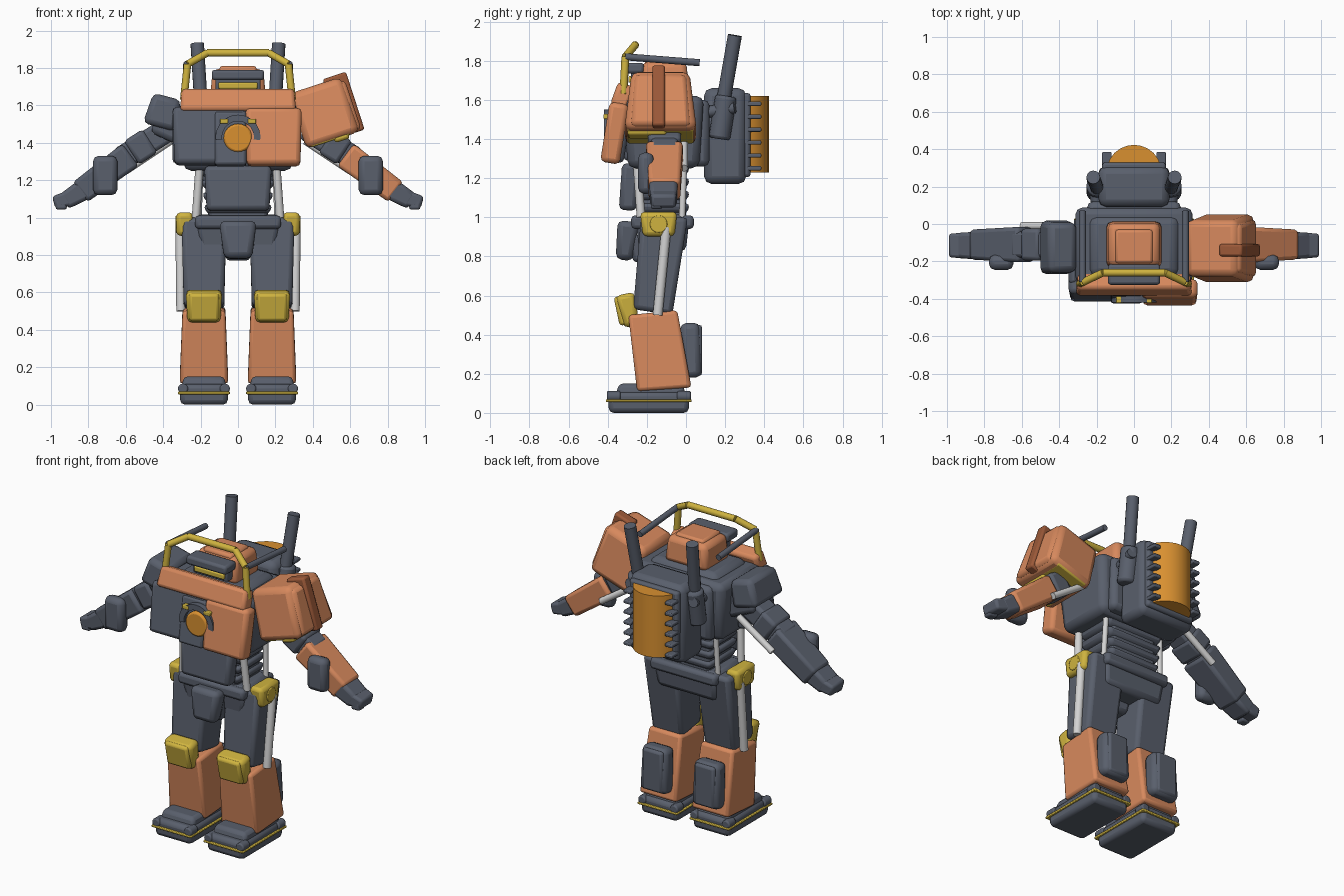
import bpy, bmesh, math
from mathutils import Matrix, Vector, Euler

old = bpy.data.objects.get("Cube")
if old:
    bpy.data.objects.remove(old, do_unlink=True)


def material(name, rgb):
    m = bpy.data.materials.new(name)
    m.use_nodes = True
    m.diffuse_color = (*rgb, 1)
    m.node_tree.nodes["Principled BSDF"].inputs["Base Color"].default_value = (*rgb, 1)
    return m


GREY = material("slate grey", (0.1, 0.115, 0.15))
ORANGE = material("burnt orange", (0.68, 0.25, 0.11))
YELLOW = material("trim yellow", (0.62, 0.45, 0.05))
AMBER = material("amber", (0.69, 0.28, 0.03))
WHITE = material("piston white", (0.65, 0.65, 0.65))
RUST = material("rust", (0.33, 0.1, 0.04))


def finish(name, bm, mat, bevel=0.0):
    bmesh.ops.recalc_face_normals(bm, faces=bm.faces)
    me = bpy.data.meshes.new(name)
    bm.to_mesh(me)
    bm.free()
    ob = bpy.data.objects.new(name, me)
    bpy.context.collection.objects.link(ob)
    me.materials.append(mat)
    if bevel:
        b = ob.modifiers.new("bevel", "BEVEL")
        b.width, b.segments, b.limit_method = bevel, 2, "ANGLE"
        b.angle_limit = math.radians(35)
    bpy.ops.object.select_all(action="DESELECT")
    ob.select_set(True)
    bpy.context.view_layer.objects.active = ob
    bpy.ops.object.shade_smooth_by_angle(angle=math.radians(40))
    return ob


# Bevelled box; top and bottom scale the x and y of its two ends
def box(name, c, size, mat, rot=(0, 0, 0), bevel=0.02, top=(1, 1), bottom=(1, 1)):
    bm = bmesh.new()
    bmesh.ops.create_cube(bm, size=1)
    turn = Euler([math.radians(a) for a in rot]).to_matrix()
    for v in bm.verts:
        k = top if v.co.z > 0 else bottom
        p = Vector((v.co.x * size[0] * k[0], v.co.y * size[1] * k[1], v.co.z * size[2]))
        v.co = turn @ p + Vector(c)
    return finish(name, bm, mat, bevel)


# Rod or cone between two points
def rod(name, a, b, r, mat, r2=None, sides=16, bevel=0.0):
    a, b = Vector(a), Vector(b)
    bm = bmesh.new()
    bmesh.ops.create_cone(bm, cap_ends=True, segments=sides, radius1=r,
                          radius2=r if r2 is None else r2, depth=(b - a).length)
    q = (b - a).to_track_quat("Z", "Y").to_matrix().to_4x4()
    bm.transform(Matrix.Translation((a + b) / 2) @ q)
    return finish(name, bm, mat, bevel)


# Flat outline pushed along x (points are y, z) or along y (points are x, z)
def prism(name, pts, lo, hi, mat, axis="x", bevel=0.02):
    bm = bmesh.new()
    ends = [[bm.verts.new((d, u, w) if axis == "x" else (u, d, w)) for u, w in pts]
            for d in (lo, hi)]
    bm.faces.new(ends[0])
    bm.faces.new(ends[1])
    for i in range(len(pts)):
        j = (i + 1) % len(pts)
        bm.faces.new((ends[0][i], ends[0][j], ends[1][j], ends[1][i]))
    return finish(name, bm, mat, bevel)


# Square limb between two points in the xz plane; "along" and "depth" are local
def limb(name, a, b, y, thick, depth, mat, end=(1, 1), start=(1, 1), bevel=0.02):
    dx, dz = b[0] - a[0], b[1] - a[1]
    c = ((a[0] + b[0]) / 2, y, (a[1] + b[1]) / 2)
    ang = math.degrees(math.atan2(dx, dz))
    return box(name, c, (thick, depth, math.hypot(dx, dz)), mat, (0, ang, 0), bevel, end, start)


for side, s in (("left", 1), ("right", -1)):
    x = 0.182 * s
    # Foot
    box(side + "_sole", (x, -0.19, 0.055), (0.27, 0.43, 0.11), GREY, bevel=0.025, top=(0.95, 0.97), bottom=(0.94, 0.95))
    box(side + "_foot_trim", (x, -0.19, 0.062), (0.277, 0.438, 0.014), YELLOW, bevel=0.004)
    box(side + "_instep", (x, -0.18, 0.12), (0.24, 0.36, 0.06), GREY, bevel=0.02, top=(0.9, 0.9))
    for dx in (-0.112, 0.112):
        for y in (-0.37, -0.01):
            rod(side + "_foot_roller", (x + dx, y - 0.035, 0.085), (x + dx, y + 0.035, 0.085), 0.027, GREY, bevel=0.008)
    # Shin, calf and knee
    shin = prism(side + "_shin", [(-0.295, 0.5), (-0.045, 0.525), (0.028, 0.13), (-0.25, 0.11)],
                 x - 0.13, x + 0.13, ORANGE, bevel=0.018)
    for v in shin.data.vertices:
        if v.co.z > 0.3:
            v.co.x = x + (v.co.x - x) * 0.88
    box(side + "_calf_pack", (x, 0.025, 0.32), (0.19, 0.1, 0.28), GREY, (2, 0, 0), 0.03, top=(0.9, 1))
    box(side + "_calf_plate", (x, 0.065, 0.32), (0.14, 0.035, 0.26), GREY, bevel=0.015)
    box(side + "_knee_guard", (x, -0.295, 0.525), (0.195, 0.1, 0.17), YELLOW, (12, 0, 0), 0.025, bottom=(0.9, 0.8))
    box(side + "_knee_cap", (x, -0.32, 0.525), (0.16, 0.07, 0.15), YELLOW, (12, 0, 0), 0.015)
    # Thigh and hip
    thigh = prism(side + "_thigh", [(-0.27, 0.53), (-0.07, 0.5), (0.01, 1.0), (-0.23, 1.0)],
                  x - 0.12, x + 0.12, GREY, bevel=0.025)
    for v in thigh.data.vertices:
        if v.co.z < 0.7:
            v.co.x = x + (v.co.x - x) * 0.9
    rod(side + "_thigh_piston", (0.305 * s, -0.145, 0.5), (0.31 * s, -0.1, 0.95), 0.025, WHITE)
    box(side + "_hip_guard", (0.285 * s, -0.14, 0.965), (0.09, 0.19, 0.125), YELLOW, bevel=0.022, bottom=(1, 0.85))
    rod(side + "_hip_bolt", (0.3 * s, -0.14, 0.965), (0.335 * s, -0.14, 0.965), 0.045, YELLOW, bevel=0.005)
    # Waist pistons
    rod(side + "_waist_piston", (0.225 * s, -0.23, 1.0), (0.205 * s, -0.25, 1.28), 0.022, WHITE)
    rod(side + "_back_piston", (0.21 * s, -0.02, 1.0), (0.2 * s, -0.01, 1.28), 0.016, WHITE)
    # Arm
    arm = ORANGE if s > 0 else GREY
    limb(side + "_upper_arm", (0.36 * s, 1.48), (0.63 * s, 1.31), -0.11, 0.13, 0.14, GREY)
    limb(side + "_arm_sleeve", (0.47 * s, 1.41), (0.57 * s, 1.345), -0.11, 0.15, 0.17, GREY)
    rod(side + "_arm_piston", (0.36 * s, -0.01, 1.41), (0.6 * s, -0.01, 1.25), 0.02, WHITE)
    limb(side + "_forearm", (0.575 * s, 1.335), (0.845 * s, 1.135), -0.11, 0.165, 0.2, arm, end=(0.8, 0.8), start=(0.9, 0.95))
    box(side + "_forearm_pad", (0.71 * s, -0.205, 1.225), (0.13, 0.08, 0.21), GREY, bevel=0.03)
    limb(side + "_wrist", (0.8 * s, 1.165), (0.93 * s, 1.085), -0.115, 0.12, 0.15, GREY, end=(0.75, 0.9))
    limb(side + "_hand", (0.88 * s, 1.11), (0.985 * s, 1.08), -0.115, 0.085, 0.14, GREY, end=(0.8, 0.9), bevel=0.015)
    box(side + "_thumb", (0.945 * s, -0.15, 1.07), (0.06, 0.06, 0.055), GREY, bevel=0.012)
    # Roll cage rail, exhaust stack and pack shoulder
    rod(side + "_cage_rail", (0.275 * s, -0.31, 1.82), (0.275 * s, 0.07, 1.79), 0.018, GREY)
    rod(side + "_exhaust", (0.195 * s, 0.185, 1.56), (0.218 * s, 0.25, 1.93), 0.036, GREY)
    rod(side + "_exhaust_base", (0.2 * s, 0.17, 1.4), (0.2 * s, 0.205, 1.62), 0.055, GREY, bevel=0.015)
    rod(side + "_pack_hose", (0.19 * s, 0.06, 1.53), (0.225 * s, 0.25, 1.56), 0.03, GREY)
    for i in range(6):
        box(side + "_drum_clamp", (0.145 * s, 0.335, 1.25 + 0.066 * i), (0.05, 0.1, 0.022), GREY, bevel=0.006)

# Pelvis and waist
box("pelvis", (0, -0.12, 0.92), (0.48, 0.28, 0.19), GREY, bevel=0.03, top=(0.96, 1), bottom=(0.86, 0.85))
box("pelvis_belt", (0, -0.12, 0.975), (0.46, 0.32, 0.07), GREY)
box("crotch_guard", (0, -0.305, 0.88), (0.2, 0.11, 0.2), GREY, (-6, 0, 0), 0.03, bottom=(0.75, 0.8))
box("crotch_wedge", (0, -0.2, 0.84), (0.16, 0.2, 0.14), GREY, bottom=(0.8, 0.7))
for i in range(4):
    box("waist_rib", (0, -0.12, 1.045 + 0.065 * i), (0.37 + 0.015 * i, 0.28, 0.05), GREY, bevel=0.02, bottom=(0.9, 0.9))
box("waist_core", (0, -0.12, 1.13), (0.32, 0.24, 0.32), GREY)
box("belly_plate", (0, -0.29, 1.155), (0.36, 0.09, 0.24), GREY, (-4, 0, 0), 0.025, bottom=(0.93, 1))

# Torso and chest plates
box("torso", (0, -0.115, 1.435), (0.66, 0.43, 0.37), GREY, bevel=0.04, top=(0.96, 0.96), bottom=(0.88, 0.85))
box("collar", (0, -0.12, 1.61), (0.52, 0.34, 0.08), GREY, bevel=0.03, top=(0.85, 0.85))
box("right_chest_plate", (-0.15, -0.345, 1.435), (0.4, 0.1, 0.31), GREY, (-9, 0, 0), 0.025, bottom=(0.95, 1))
box("left_chest_plate", (0.19, -0.365, 1.43), (0.3, 0.1, 0.31), ORANGE, (-9, 0, 0), 0.025, bottom=(0.96, 1))
box("center_chest_plate", (-0.04, -0.365, 1.42), (0.17, 0.08, 0.29), GREY, (-9, 0, 0), 0.015)
box("chest_bar", (0, -0.325, 1.62), (0.62, 0.09, 0.125), ORANGE, (-20, 0, 0), 0.02, top=(0.97, 1))
box("torso_side_rail", (-0.325, -0.2, 1.44), (0.05, 0.24, 0.3), GREY, bevel=0.02)

# Chest lamp with its hood
arc = [(r * math.cos(t), 1.43 + r * math.sin(t))
       for r, sgn in ((0.12, 1), (0.085, -1))
       for t in [math.radians(90 + sgn * k) for k in range(-98, 99, 14)]]
prism("lamp_hood", arc, -0.42, -0.34, GREY, "y", 0.0)
rod("chest_lamp", (0, -0.34, 1.425), (0, -0.42, 1.425), 0.077, AMBER, sides=24, bevel=0.012)
for dx in (-0.075, 0.075):
    box("lamp_tab", (dx, -0.405, 1.515), (0.045, 0.035, 0.025), YELLOW, bevel=0.005)

# Head
box("head", (0, -0.11, 1.715), (0.3, 0.25, 0.16), ORANGE, bevel=0.03, top=(0.9, 0.9))
box("head_crest", (0, -0.12, 1.785), (0.2, 0.18, 0.05), ORANGE, bevel=0.015)
box("visor", (0, -0.27, 1.762), (0.28, 0.11, 0.055), GREY, bevel=0.015)
box("face", (0, -0.24, 1.715), (0.24, 0.08, 0.09), GREY, bevel=0.01)
box("face_band", (0, -0.26, 1.705), (0.21, 0.07, 0.035), YELLOW, bevel=0.008)

# Roll cage hoop
hoop = [(0.29, -0.32, 1.63), (0.27, -0.31, 1.82), (0.165, -0.26, 1.88)]
path = hoop + [(-px, py, pz) for px, py, pz in reversed(hoop)]
for a, b in zip(path, path[1:]):
    rod("cage_hoop", a, b, 0.02, YELLOW, sides=12)

# Large left shoulder
tilt = (0, -18, 0)
box("left_shoulder", (0.46, -0.13, 1.56), (0.3, 0.37, 0.31), ORANGE, tilt, 0.035, top=(0.97, 0.8))
box("left_shoulder_face", (0.555, -0.13, 1.585), (0.13, 0.31, 0.28), ORANGE, tilt, 0.025, top=(0.95, 0.85))
box("left_shoulder_fin", (0.565, -0.14, 1.605), (0.13, 0.065, 0.325), RUST, tilt, 0.012)
box("left_shoulder_trim", (0.49, -0.13, 1.43), (0.22, 0.34, 0.045), YELLOW, tilt, 0.01)
box("left_shoulder_hook", (0.55, -0.2, 1.44), (0.085, 0.2, 0.06), YELLOW, tilt, 0.015)

# Small right shoulder
box("right_shoulder", (-0.4, -0.125, 1.565), (0.18, 0.29, 0.17), GREY, (0, 15, 0), 0.03, top=(0.85, 0.9))
box("right_shoulder_joint", (-0.34, -0.125, 1.5), (0.2, 0.23, 0.19), GREY, (0, 25, 0), 0.03)

# Backpack with its drum
box("backpack", (0, 0.2, 1.415), (0.42, 0.24, 0.49), GREY, bevel=0.04, top=(0.9, 0.9), bottom=(0.92, 0.9))
box("backpack_mount", (0, 0.07, 1.43), (0.5, 0.1, 0.34), GREY, bevel=0.03)
box("backpack_frame", (0, 0.3, 1.42), (0.34, 0.06, 0.43), GREY, bevel=0.015)
rod("back_drum", (0, 0.275, 1.23), (0, 0.275, 1.62), 0.148, AMBER, sides=24)
